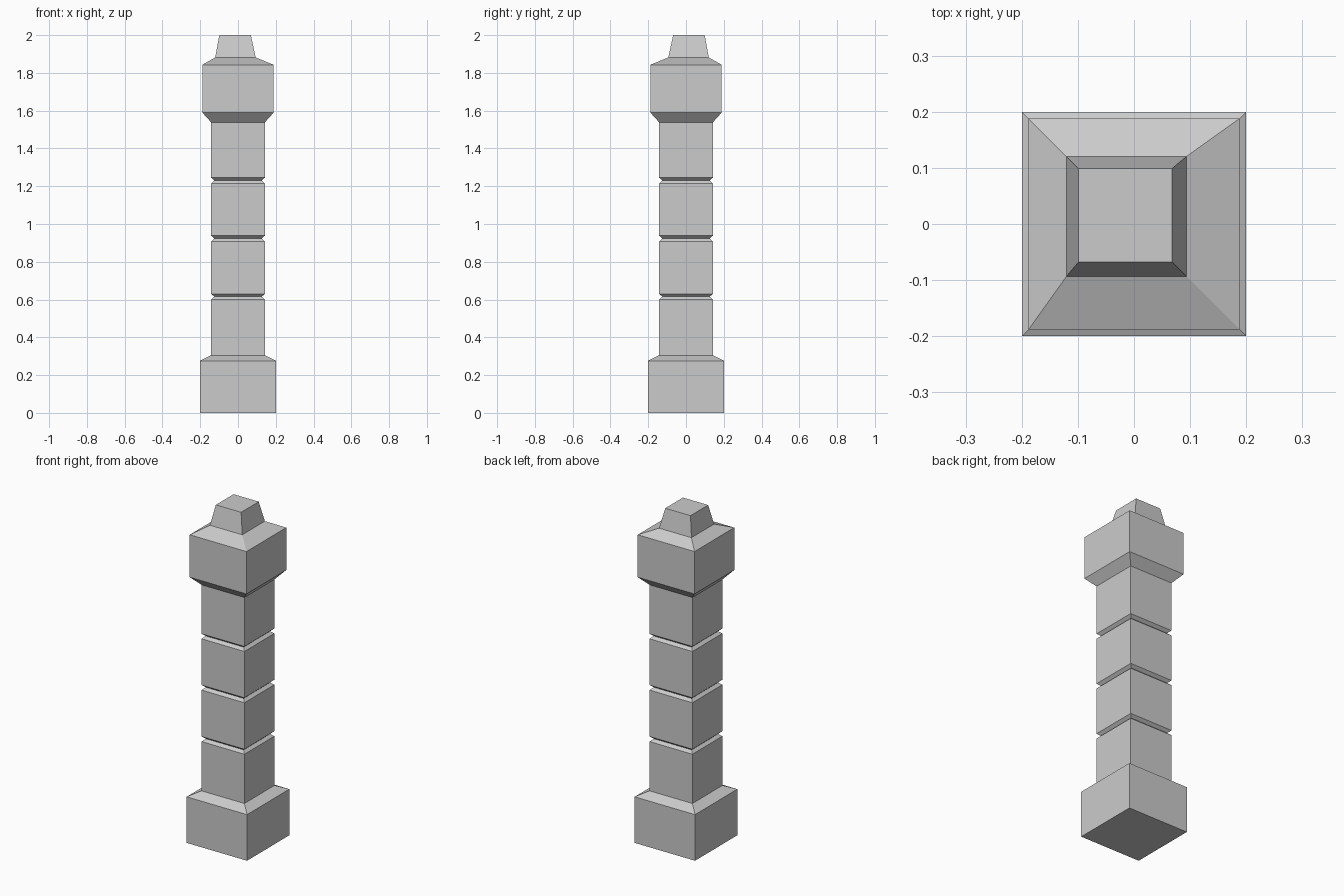
import bpy
import bmesh

if "Cube" in bpy.data.objects:
    bpy.data.objects.remove(bpy.data.objects["Cube"])


def square_loft(name, rings, cap_bottom=False, cap_top=False):
    """Skin square rings given as (half width, z, x offset, y offset)."""
    bm = bmesh.new()
    loops = []
    for half, z, ox, oy in rings:
        loops.append([bm.verts.new((ox + sx * half, oy + sy * half, z))
                      for sx, sy in ((-1, -1), (1, -1), (1, 1), (-1, 1))])
    for low, high in zip(loops, loops[1:]):
        for i in range(4):
            j = (i + 1) % 4
            bm.faces.new((low[i], low[j], high[j], high[i]))
    if cap_bottom:
        bm.faces.new(loops[0][::-1])
    if cap_top:
        bm.faces.new(loops[-1])
    mesh = bpy.data.meshes.new(name)
    bm.to_mesh(mesh)
    bm.free()
    obj = bpy.data.objects.new(name, mesh)
    bpy.context.collection.objects.link(obj)
    return obj


def centred(profile):
    return [(half, z, 0, 0) for half, z in profile]


SHAFT, GROOVE = 0.142, 0.125
SHAFT_BOTTOM, SHAFT_TOP = 0.305, 1.538
TIP_X, TIP_Y = -0.0135, 0.0135

# Plinth with sloped shoulder
square_loft("base", centred([(0.2, 0), (0.2, 0.276), (SHAFT, SHAFT_BOTTOM)]),
            cap_bottom=True)

# Shaft cut by three V-shaped grooves
shaft = [(SHAFT, SHAFT_BOTTOM)]
for z in (0.615, 0.923, 1.23):
    shaft += [(SHAFT, z - 0.015), (GROOVE, z), (SHAFT, z + 0.015)]
shaft.append((SHAFT, SHAFT_TOP))
square_loft("shaft", centred(shaft))

# Flared head block, its roof sloping in to the off-centre finial
finial_foot = (0.107, 1.882, TIP_X, TIP_Y)
square_loft("head_block",
            centred([(SHAFT, SHAFT_TOP), (0.188, 1.589), (0.188, 1.843)])
            + [finial_foot])

# Tapered finial
square_loft("finial", [finial_foot, (0.0835, 2.0, TIP_X - 0.002, TIP_Y + 0.002)],
            cap_top=True)
